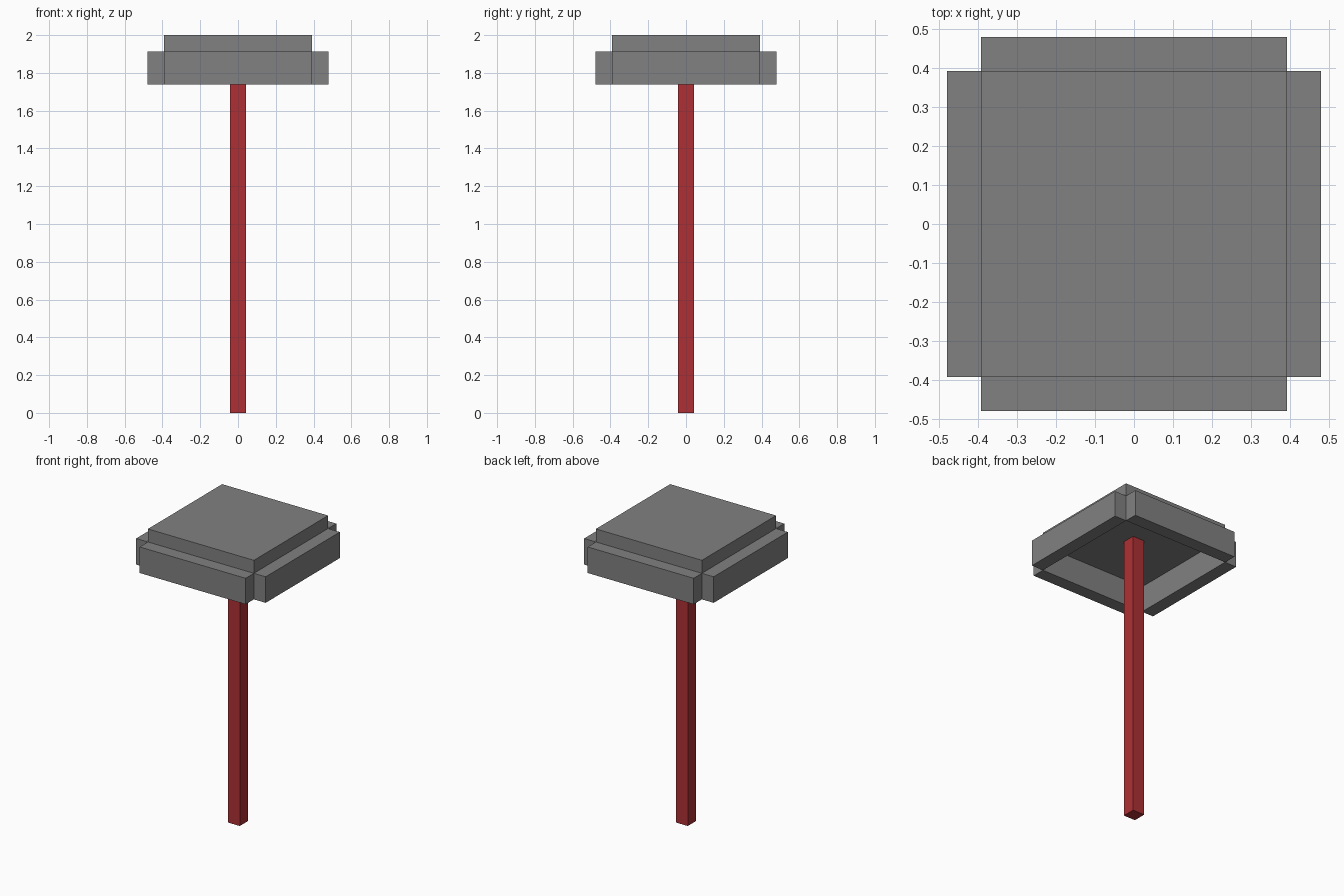
import bpy
from mathutils import Vector

default = bpy.data.objects.get("Cube")
if default:
    bpy.data.objects.remove(default, do_unlink=True)

U = 2 / 23  # building module: the model is 23 modules tall


def material(name, rgb):
    mat = bpy.data.materials.new(name)
    mat.use_nodes = True
    colour = (*rgb, 1)
    mat.diffuse_color = colour
    mat.node_tree.nodes["Principled BSDF"].inputs["Base Color"].default_value = colour
    return mat


def box(name, centre, size, mat):
    """Box with its centre and size given in modules."""
    bpy.ops.mesh.primitive_cube_add(size=1, location=Vector(centre) * U)
    obj = bpy.context.object
    obj.name = name
    obj.scale = Vector(size) * U
    bpy.ops.object.transform_apply(location=False, rotation=False, scale=True)
    obj.data.materials.append(mat)
    return obj


grey = material("grey", (0.22, 0.22, 0.22))
red = material("red", (0.42, 0.03, 0.035))

# Pole, reaching the underside of the top plate
box("pole", (0, 0, 11), (1, 1, 22), red)

# Top plate
box("top_plate", (0, 0, 22.5), (9, 9, 1), grey)

# Four skirts hanging around the plate, open at the corners
for side, s in (("left", 1), ("right", -1)):
    box(side + "_skirt", (5 * s, 0, 21), (1, 9, 2), grey)
for side, s in (("back", 1), ("front", -1)):
    box(side + "_skirt", (0, 5 * s, 21), (9, 1, 2), grey)
